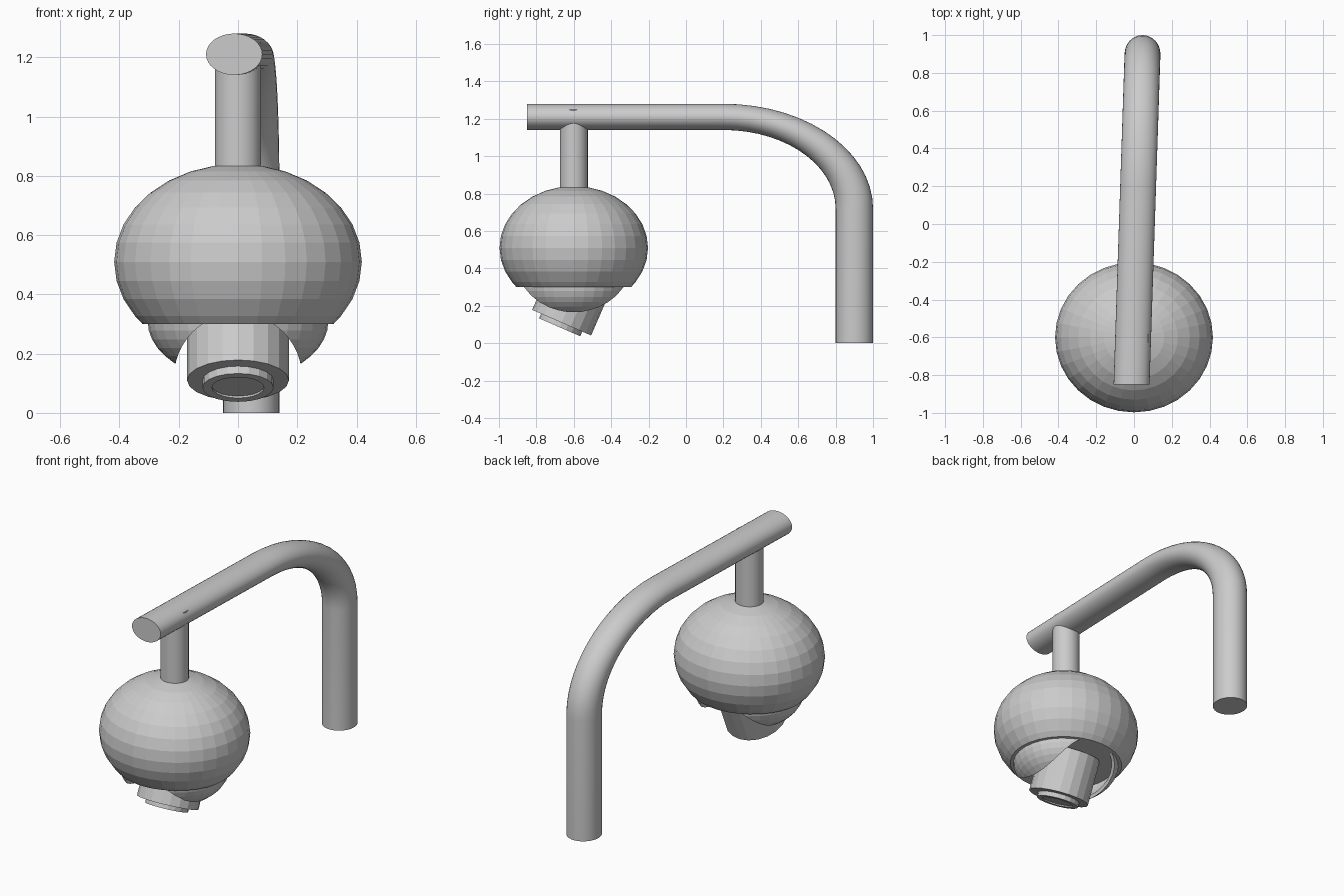
import bpy, bmesh
from math import sin, cos, pi, radians
from mathutils import Matrix, Vector

if "Cube" in bpy.data.objects:
    bpy.data.objects.remove(bpy.data.objects["Cube"])


def make_object(name, bm, smooth=False):
    bmesh.ops.recalc_face_normals(bm, faces=bm.faces)
    mesh = bpy.data.meshes.new(name)
    bm.to_mesh(mesh)
    bm.free()
    ob = bpy.data.objects.new(name, mesh)
    bpy.context.collection.objects.link(ob)
    if smooth:
        bpy.context.view_layer.objects.active = ob
        ob.select_set(True)
        bpy.ops.object.shade_smooth_by_angle(angle=radians(35))
        ob.select_set(False)
    return ob


def skin(name, rings, closed=False, smooth=False):
    """Bridge rings of points; cap the ends unless the rings form a loop."""
    bm = bmesh.new()
    vs = [[bm.verts.new(p) for p in ring] for ring in rings]
    n = len(vs[0])
    pairs = list(zip(vs, vs[1:])) + ([(vs[-1], vs[0])] if closed else [])
    for a, b in pairs:
        for i in range(n):
            j = (i + 1) % n
            bm.faces.new((a[i], a[j], b[j], b[i]))
    if not closed:
        bm.faces.new(vs[0])
        bm.faces.new(vs[-1])
    return make_object(name, bm, smooth)


def lathe(name, profile, matrix, sides=32, ratio=1.0, closed=False, smooth=False):
    """Revolve (radius, height) points; ratio squashes the y radius."""
    rings = [[matrix @ Vector((r * cos(2 * pi * i / sides),
                               r * ratio * sin(2 * pi * i / sides), z))
              for i in range(sides)] for r, z in profile]
    return skin(name, rings, closed, smooth)


HEAD_Y = -0.60
at_head = Matrix.Translation((0, HEAD_Y, 0))

# Squashed housing with its underside cut level
angles = [-39.5, -33.75] + [-22.5 + 11.25 * k for k in range(10)] + [89]
housing = [(0.418 * cos(radians(a)), 0.51 + 0.33 * sin(radians(a))) for a in angles]
lathe("housing", housing, at_head, ratio=0.95)

# Lower shell, arched out front to back so the lens barrel can swing
steps = [-9 * k for k in range(9)]
outer = [(0.305 * cos(radians(a)), 0.31 + 0.20 * sin(radians(a))) for a in steps]
inner = [(0.285 * cos(radians(a)), 0.31 + 0.18 * sin(radians(a))) for a in reversed(steps)]
shell = lathe("lower_shell", outer + inner, at_head, ratio=0.95, closed=True)
along_y = Matrix.Translation((0, HEAD_Y, 0.12)) @ Matrix.Rotation(pi / 2, 4, 'X')
cutter = lathe("arch_cutter", [(0.216, -0.5), (0.216, 0.5)], along_y, sides=48)
cutter.hide_render = True
cutter.hide_set(True)
cut = shell.modifiers.new("arch", 'BOOLEAN')
cut.operation = 'DIFFERENCE'
cut.solver = 'EXACT'
cut.object = cutter

# Tilted barrel with a stepped lens; local -z looks down and forward
tilt = Matrix.Translation((0, -0.665, 0.11)) @ Matrix.Rotation(radians(-23.5), 4, 'X')
lathe("lens_barrel", [(0.172, 0.26), (0.172, 0), (0.12, 0), (0.12, -0.027),
                      (0.088, -0.027), (0.088, -0.02)], tilt, sides=20)

# Hanger neck running up into the arm
lathe("neck", [(0.078, 0.80), (0.078, 1.25)], at_head, ratio=0.96, smooth=True)

# Bent pole: upright, quarter bend, level arm (built round, then squashed in z)
path = [(0.90, 0.0, 0.0)]
path += [(0.20 + 0.70 * cos(radians(a)), 1.029 + 0.70 * sin(radians(a)), radians(a))
         for a in range(0, 91, 6)]
path.append((-0.85, 1.729, pi / 2))
rings = []
for y, z, a in path:
    ring = []
    for i in range(32):
        t = 2 * pi * i / 32
        u = 0.10 * sin(t)
        py, pz = y + u * cos(a), z + u * sin(a)
        ring.append((0.045 + (y - 0.90) * 0.0331 + 0.095 * cos(t), py, pz * 0.70))
    rings.append(ring)
skin("bent_pole", rings, smooth=True)
